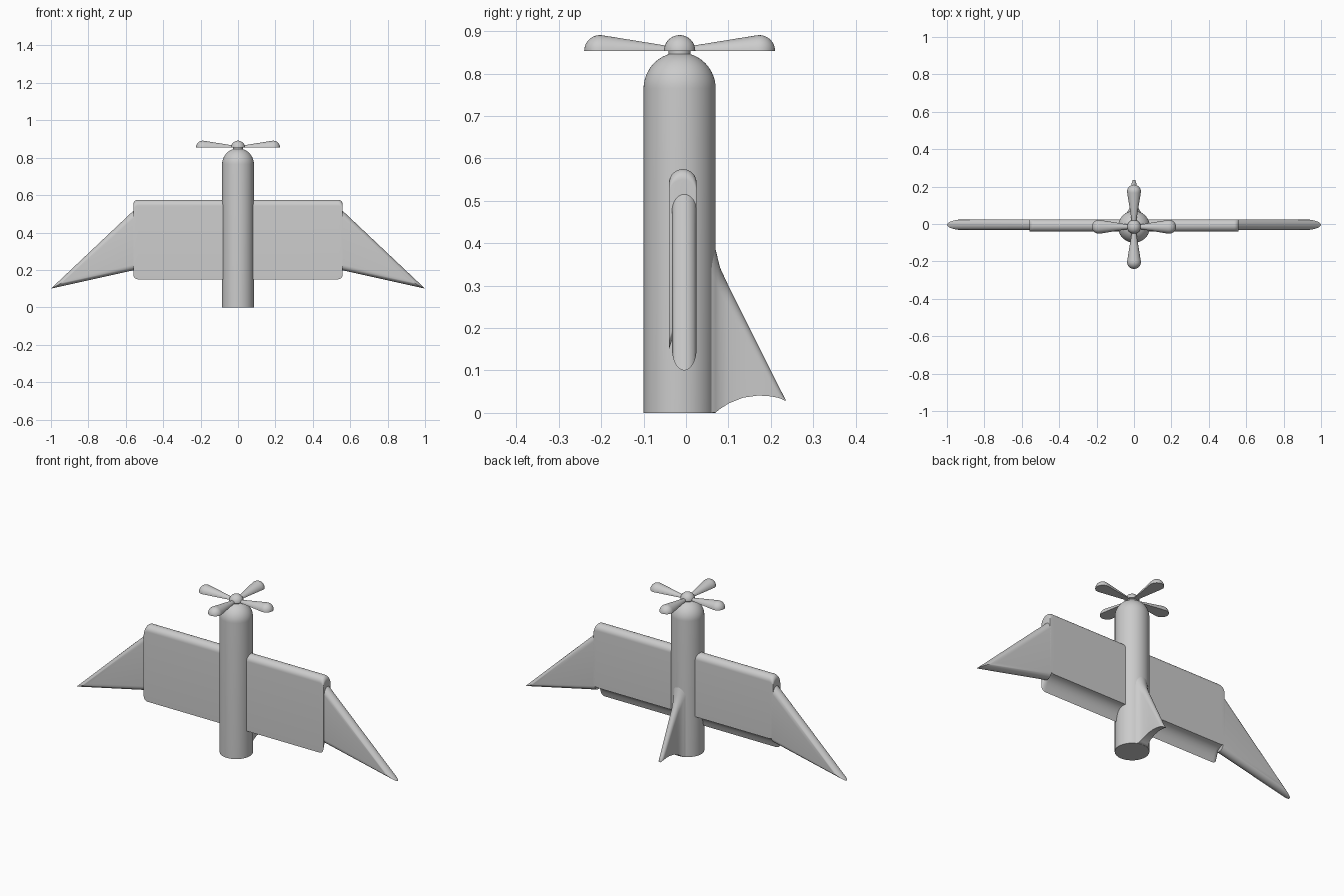
import bpy, bmesh
from math import sin, cos, pi, sqrt, radians
from mathutils import Vector

cube = bpy.data.objects.get("Cube")
if cube:
    bpy.data.objects.remove(cube, do_unlink=True)

AXIS_Y = -0.015

grey = bpy.data.materials.new("plain_grey")
grey.use_nodes = True
COLOUR = (0.6, 0.6, 0.6, 1)
grey.diffuse_color = COLOUR
grey.node_tree.nodes["Principled BSDF"].inputs["Base Color"].default_value = COLOUR


def loft(name, rings, angle=35):
    """Skin closed rings of equal length, cap both ends, shade smooth."""
    bm = bmesh.new()
    loops = [[bm.verts.new(p) for p in ring] for ring in rings]
    n = len(loops[0])
    for a, b in zip(loops, loops[1:]):
        for i in range(n):
            j = (i + 1) % n
            bm.faces.new((a[i], a[j], b[j], b[i]))
    bm.faces.new(loops[0])
    bm.faces.new(loops[-1])
    bmesh.ops.remove_doubles(bm, verts=bm.verts, dist=1e-5)
    bmesh.ops.recalc_face_normals(bm, faces=bm.faces)
    mesh = bpy.data.meshes.new(name)
    bm.to_mesh(mesh)
    bm.free()
    mesh.materials.append(grey)
    obj = bpy.data.objects.new(name, mesh)
    bpy.context.collection.objects.link(obj)
    bpy.ops.object.select_all(action="DESELECT")
    obj.select_set(True)
    bpy.context.view_layer.objects.active = obj
    bpy.ops.object.shade_smooth_by_angle(angle=radians(angle))
    return obj


def turned(name, profile, sides=64):
    """Lathe (radius, z) pairs around the body axis."""
    return loft(name, [[(r * cos(2 * pi * i / sides), AXIS_Y + r * sin(2 * pi * i / sides), z)
                        for i in range(sides)] for r, z in profile])


def dome(radius, base, steps=16):
    return [(max(radius * cos(pi / 2 * i / steps), 0.0005), base + radius * sin(pi / 2 * i / steps))
            for i in range(steps + 1)]


# Round-nosed body, propeller collar and hub
R = 0.085
turned("body", [(R, 0)] + dome(R, 0.765))
turned("propeller_collar", [(0.026, 0.835), (0.026, 0.858)], 32)
HUB, HUB_Z = 0.037, 0.854
turned("propeller_hub", dome(HUB, HUB_Z, 10), 32)

# Four flat-bottomed teardrop blades
blade = [(0.0, 0.008), (0.037, 0.013)]
blade += [(0.188 + HUB * sin(a), max(HUB * cos(a), 0.0005))
          for a in [radians(d) for d in range(-10, 91, 10)]]
for k, side in enumerate(("left", "back", "right", "front")):
    out = Vector((cos(k * pi / 2), sin(k * pi / 2), 0))
    across = Vector((-out.y, out.x, 0))
    base = Vector((0, AXIS_Y, HUB_Z))
    loft("propeller_blade_" + side,
         [[base + out * d + across * r * cos(pi * i / 16) + Vector((0, 0, r * sin(pi * i / 16)))
           for i in range(17)] for d, r in blade])

# Inner wing: round leading edge, scooped trailing edge, softened ends
MID, HALF = -0.0075, 0.0325
section = [(MID + HALF * cos(pi * i / 16), 0.5425 + HALF * sin(pi * i / 16)) for i in range(17)]
section += [(-0.04, 0.15), (-0.036, 0.162), (-0.03, 0.18), (-0.02, 0.198),
            (-0.006, 0.212), (0.01, 0.22), (0.025, 0.223)]
SPAN, SOFT = 0.56, 0.025
half_stations = [SPAN - SOFT + SOFT * sin(pi / 2 * i / 8) for i in range(9)]
rings = []
for x in [-s for s in reversed(half_stations)] + half_stations:
    cut = SOFT - sqrt(max(SOFT ** 2 - (abs(x) - SPAN + SOFT) ** 2, 0))
    rings.append([(x, y, z - cut if z > 0.36 else z + cut) for y, z in section])
loft("inner_wing", rings)

# Outer wings: triangular plates with rounded leading and trailing edges
ROOT, TIP = 0.55, 1.0
TOP, LOW, TIP_Z = 0.525, 0.2, 0.1
lead = (TIP_Z - TOP) / (TIP - ROOT)
trail = (TIP_Z - LOW) / (TIP - ROOT)
THICK, PLATE_Y = 0.029, -0.004
for s, side in ((1, "left"), (-1, "right")):
    rings = []
    for i in range(17):
        a = -pi / 2 + pi * i / 16
        inset = THICK * (1 - cos(a))
        top = TOP - inset * sqrt(1 + lead ** 2)
        low = LOW + inset * sqrt(1 + trail ** 2)
        reach = (top - low) / (trail - lead)
        y = PLATE_Y + THICK * sin(a)
        rings.append([(s * ROOT, y, top), (s * (ROOT + reach), y, low + trail * reach),
                      (s * ROOT, y, low)])
    loft("outer_wing_" + side, rings)

# Tail fin: (y, half width, bottom, top), flaring into the body
fin = [(0.03, 0.05, 0.001, 0.48), (0.055, 0.044, 0.001, 0.43), (0.07, 0.032, 0.001, 0.385),
       (0.08, 0.026, 0.009, 0.343), (0.1, 0.021, 0.022, 0.3), (0.135, 0.018, 0.036, 0.23),
       (0.17, 0.016, 0.041, 0.16), (0.2, 0.014, 0.039, 0.1), (0.22, 0.012, 0.035, 0.06),
       (0.235, 0.007, 0.028, 0.031)]
rings = []
for y, w, low, top in fin:
    crown = min(2.2 * w, top - low)
    arch = [(w * cos(pi * i / 12), y, top - crown + crown * sin(pi * i / 12)) for i in range(13)]
    rings.append([(w, y, low)] + arch + [(-w, y, low)])
loft("tail_fin", [[Vector(p) + Vector((0, 0, 1e-4 * i)) if i in (1, 13) else p
                   for i, p in enumerate(r)] for r in rings], 40)
